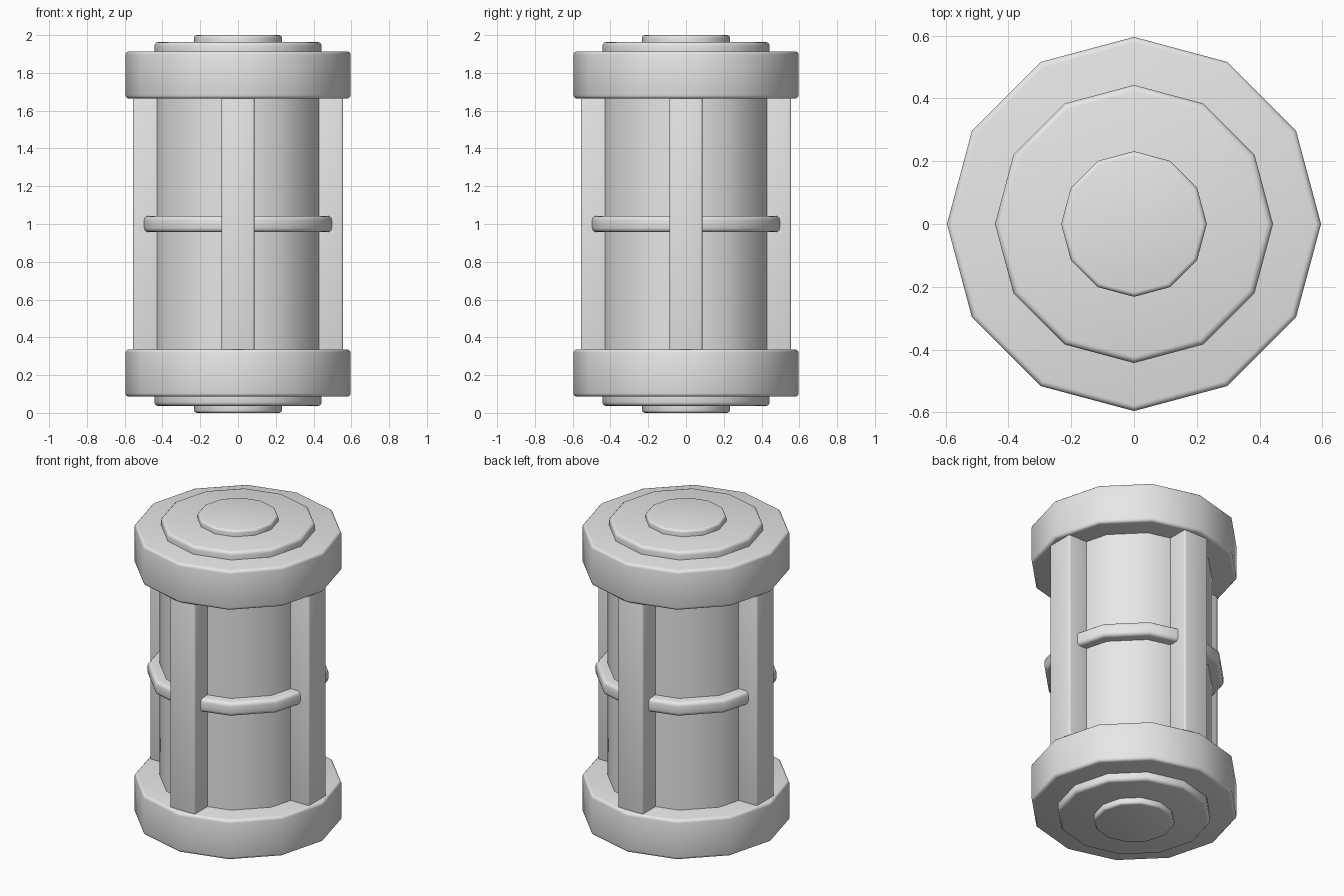
import bpy, bmesh, math
from mathutils import Matrix

if "Cube" in bpy.data.objects:
    bpy.data.objects.remove(bpy.data.objects["Cube"])

metal = bpy.data.materials.new("plain_grey")
metal.diffuse_color = (0.8, 0.8, 0.8, 1)
metal.use_nodes = True
metal.node_tree.nodes["Principled BSDF"].inputs["Base Color"].default_value = metal.diffuse_color


def finish(name, bm, bevel):
    """Round the hard edges, then turn the bmesh into a smooth-shaded object."""
    if bevel:
        hard = [e for e in bm.edges if e.calc_face_angle(0) > math.radians(40)]
        bmesh.ops.bevel(bm, geom=hard, offset=bevel, offset_type='OFFSET',
                        segments=3, profile=0.5, affect='EDGES')
    bmesh.ops.recalc_face_normals(bm, faces=bm.faces)
    mesh = bpy.data.meshes.new(name)
    bm.to_mesh(mesh)
    bm.free()
    mesh.materials.append(metal)
    obj = bpy.data.objects.new(name, mesh)
    bpy.context.collection.objects.link(obj)
    bpy.ops.object.select_all(action='DESELECT')
    obj.select_set(True)
    bpy.context.view_layer.objects.active = obj
    bpy.ops.object.shade_smooth_by_angle(angle=math.radians(40))
    return obj


def drum(name, radius, z0, z1, bevel):
    """Twelve-sided upright cylinder with a corner on each axis."""
    bm = bmesh.new()
    ring = [bm.verts.new((radius * math.cos(i * math.pi / 6),
                          radius * math.sin(i * math.pi / 6), z0)) for i in range(12)]
    base = bm.faces.new(ring)
    top = bmesh.ops.extrude_face_region(bm, geom=[base], use_keep_orig=True)
    for v in (g for g in top["geom"] if isinstance(g, bmesh.types.BMVert)):
        v.co.z = z1
    return finish(name, bm, bevel)


def post(name, angle):
    """Upright square bar standing against the core."""
    inner, outer, half, z0, z1 = 0.36, 0.557, 0.087, 0.30, 1.70
    bm = bmesh.new()
    m = (Matrix.Rotation(angle, 4, 'Z')
         @ Matrix.Translation(((inner + outer) / 2, 0, (z0 + z1) / 2))
         @ Matrix.Diagonal((outer - inner, 2 * half, z1 - z0, 1)))
    bmesh.ops.create_cube(bm, size=1, matrix=m)
    return finish(name, bm, 0.012)


# Central body and the band around its middle
drum("core", 0.453, 0.30, 1.70, 0)
drum("middle_band", 0.52, 0.957, 1.043, 0.022)

# Stacked end pieces, mirrored top and bottom
for name, radius, near, far, bevel in (
        ("end_collar", 0.596, 0.664, 0.914, 0.018),
        ("end_plate", 0.443, 0.86, 0.963, 0.02),
        ("end_cap", 0.232, 0.90, 1.0, 0.014)):
    drum("top_" + name, radius, 1 + near, 1 + far, bevel)
    drum("bottom_" + name, radius, 1 - far, 1 - near, bevel)

# Four posts on the axes
for i, side in enumerate(("right", "back", "left", "front")):
    post(side + "_post", i * math.pi / 2)
